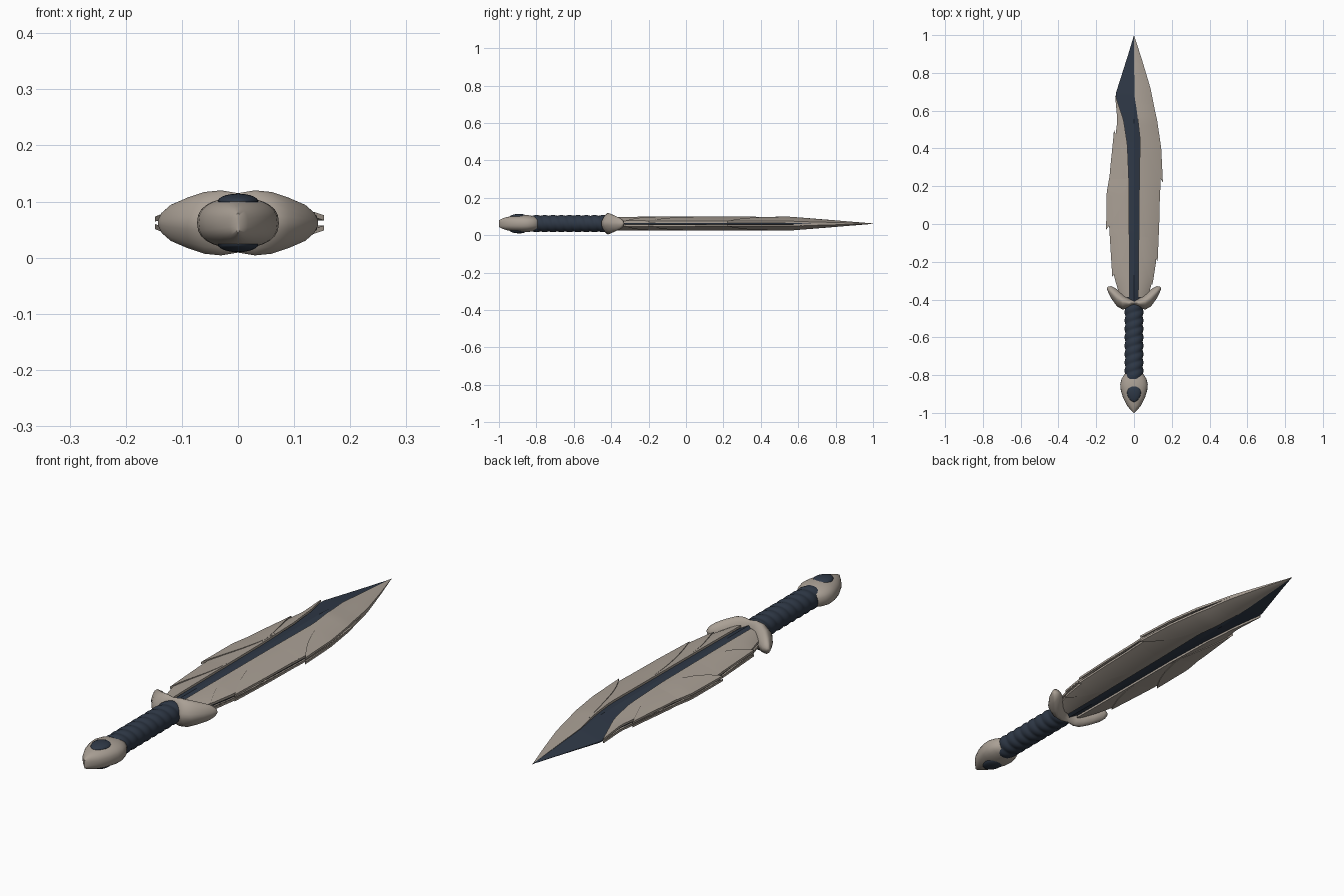
import bpy, bmesh
from math import sin, cos, pi, radians, copysign
from mathutils import Vector

MID = 0.062  # height of the weapon's centre plane

cube = bpy.data.objects.get("Cube")
if cube:
    bpy.data.objects.remove(cube, do_unlink=True)


def material(name, rgb):
    mat = bpy.data.materials.new(name)
    mat.use_nodes = True
    mat.diffuse_color = (*rgb, 1)
    mat.node_tree.nodes["Principled BSDF"].inputs["Base Color"].default_value = (*rgb, 1)
    return mat


bone = material("bone taupe", (0.40, 0.35, 0.30))
navy = material("dark slate blue", (0.028, 0.040, 0.062))


def lerp(table, y):
    """Read a value from a table of (y, value) pairs sorted by y."""
    if y <= table[0][0]:
        return table[0][1]
    for (a, u), (b, v) in zip(table, table[1:]):
        if y <= b:
            return u + (v - u) * (y - a) / (b - a)
    return table[-1][1]


def loft(name, rings, mat, mirror=False, angle=38):
    """Skin a list of closed rings, cap the ends, optionally mirror below."""
    bm = bmesh.new()
    loops = [[bm.verts.new(p) for p in ring] for ring in rings]
    for a, b in zip(loops, loops[1:]):
        for i in range(len(a)):
            j = (i + 1) % len(a)
            bm.faces.new((a[i], a[j], b[j], b[i]))
    bm.faces.new(loops[0])
    bm.faces.new(loops[-1])
    bmesh.ops.remove_doubles(bm, verts=bm.verts, dist=1e-5)
    bmesh.ops.recalc_face_normals(bm, faces=bm.faces)
    mesh = bpy.data.meshes.new(name)
    bm.to_mesh(mesh)
    bm.free()
    obj = bpy.data.objects.new(name, mesh)
    bpy.context.collection.objects.link(obj)
    mesh.materials.append(mat)
    obj.location.z = MID
    if mirror:
        mod = obj.modifiers.new("Mirror", 'MIRROR')
        mod.use_axis = (False, False, True)
        mod.use_mirror_merge = False
    bpy.ops.object.select_all(action='DESELECT')
    obj.select_set(True)
    bpy.context.view_layer.objects.active = obj
    bpy.ops.object.shade_smooth_by_angle(angle=radians(angle))
    return obj


def steps(a, b, n):
    return [a + (b - a) * i / n for i in range(n + 1)]


# Blade outline and edge of the dark spine, for each side of the blade
WIDTH = {
    1: [(-.4, .07), (-.3, .098), (-.2, .116), (0, .13), (.22, .141), (.4, .138),
        (.55, .121), (.72, .087), (.88, .039), (1, 0)],
    -1: [(-.4, .07), (-.28, .105), (-.05, .13), (.17, .138), (.3, .122), (.45, .1),
         (.55, .088), (.68, .1), (.78, .068), (.9, .03), (1, 0)],
}
SPINE = {
    1: [(-.4, .022), (.2, .028), (.45, .032), (.6, .015), (.68, .002), (1, 0)],
    -1: [(-.4, .024), (.2, .026), (.42, .035), (.55, .055), (.62, .078), (.68, .098)],
}


def taper(y):
    return 1 - 0.97 * max(0, (y - 0.55) / 0.45)


def plate_ring(side, y, inner, outer, lift, cols=7):
    """Cross-section of a curved plate lying on the blade."""
    width = max(lerp(WIDTH[side], y), 0.001)
    top, under = [], []
    for x in steps(inner, outer, cols):
        z = taper(y) * (0.038 - 0.025 * (x / width) ** 2) + lift
        top.append(Vector((side * x, y, max(z, 0.001))))
        under.append(Vector((side * x, y, max(z - 0.009, 0))))
    return top + under[::-1]


def base_plate(name, side, y_end):
    rings = []
    for y in steps(-0.39, y_end, 44):
        w, s = lerp(WIDTH[side], y), lerp(SPINE[side], y)
        rings.append(plate_ring(side, y, min(s, w), w, 0))
    loft(name, rings, bone, mirror=True)


def feather(name, side, root, tip, flare):
    """Raised feather that narrows to a free point on the blade's edge."""
    rings = []
    for i, y in enumerate(steps(root, tip, 20)):
        t = i / 20
        outer = lerp(WIDTH[side], y) - 0.004 + (flare + 0.004) * t
        s = lerp(SPINE[side], y) + 0.004
        inner = s + (outer - s) * t ** 2.6
        rings.append(plate_ring(side, y, inner, outer, 0.006 * t - 0.001))
    loft(name, rings, bone, mirror=True)


# Dark blade core with a ridge down the middle
core = []
for y in steps(-0.42, 1, 70):
    xl, xr = (max(lerp(WIDTH[s], y) - 0.006 * taper(y), 0) for s in (-1, 1))
    if y > 0.68:
        xl = lerp(WIDTH[-1], y)
    t = taper(y)
    ridge, edge = 0.034 * t, 0.003 * t
    core.append([Vector(p) for p in (
        (-xl, y, edge), (0, y, ridge), (xr, y, edge),
        (xr, y, -edge), (0, y, -ridge), (-xl, y, -edge))])
loft("blade_core", core, navy, angle=20)

# Light plating and overlapping feathers
base_plate("left_blade_plate", 1, 1)
base_plate("right_blade_plate", -1, 0.68)
feather("left_upper_feather", 1, 0.72, 0.22, 0.012)
feather("left_middle_feather", 1, 0.28, -0.2, 0.009)
feather("left_lower_feather", 1, -0.02, -0.32, 0.004)
feather("right_upper_feather", -1, 0.12, 0.5, 0.012)
feather("right_middle_feather", -1, 0.36, -0.03, 0.017)
feather("right_lower_feather", -1, 0.02, -0.28, 0.01)


def soft(value, power):
    return copysign(abs(value) ** power, value)


# Winged guard: (x, front y, back y, half height)
WING = [(0, -.432, -.405, .053), (.03, -.446, -.39, .058), (.06, -.453, -.37, .055),
        (.09, -.436, -.345, .045), (.12, -.395, -.329, .032), (.136, -.363, -.331, .018),
        (.143, -.345, -.337, .004)]
stations = [(-x, f, b, h) for x, f, b, h in WING[:0:-1]] + WING
guard = []
for x, front, back, half in stations:
    guard.append([Vector((x, (front + back) / 2 + (back - front) / 2 * soft(cos(a), 1.2),
                          half * soft(sin(a), 1.2)))
                  for a in (2 * pi * k / 20 for k in range(20))])
loft("guard", guard, bone, angle=50)

# Spirally wrapped grip
grip = []
for y in steps(-0.82, -0.415, 80):
    ring = []
    for k in range(28):
        a = 2 * pi * k / 28
        bump = 0.92 + 0.1 * abs(sin(y * 9 * pi / 0.4 + a))
        ring.append(Vector((0.049 * bump * cos(a), y, 0.045 * bump * sin(a))))
    grip.append(ring)
loft("grip", grip, navy)

# Pommel: (y, half width, half height)
POMMEL = [(-1, .003, .018), (-.985, .018, .026), (-.96, .038, .035), (-.92, .058, .042),
          (-.88, .07, .046), (-.85, .073, .046), (-.82, .066, .041), (-.795, .05, .035),
          (-.785, .035, .025)]
pommel = [[Vector((w * cos(2 * pi * k / 28), y, h * soft(sin(2 * pi * k / 28), 0.8)))
           for k in range(28)] for y, w, h in POMMEL]
loft("pommel", pommel, bone, angle=50)

# Dark teardrop inlay on both faces of the pommel
gem = []
for i in range(13):
    a = pi * i / 12
    r = sin(a) * (1 - 0.18 * cos(a))
    gem.append([Vector((0.036 * r * cos(b), -0.898 - 0.044 * cos(pi - a) * -1,
                        0.038 + 0.014 * r * sin(b)))
                for b in (2 * pi * k / 20 for k in range(20))])
loft("pommel_inlay", gem, navy, mirror=True)
